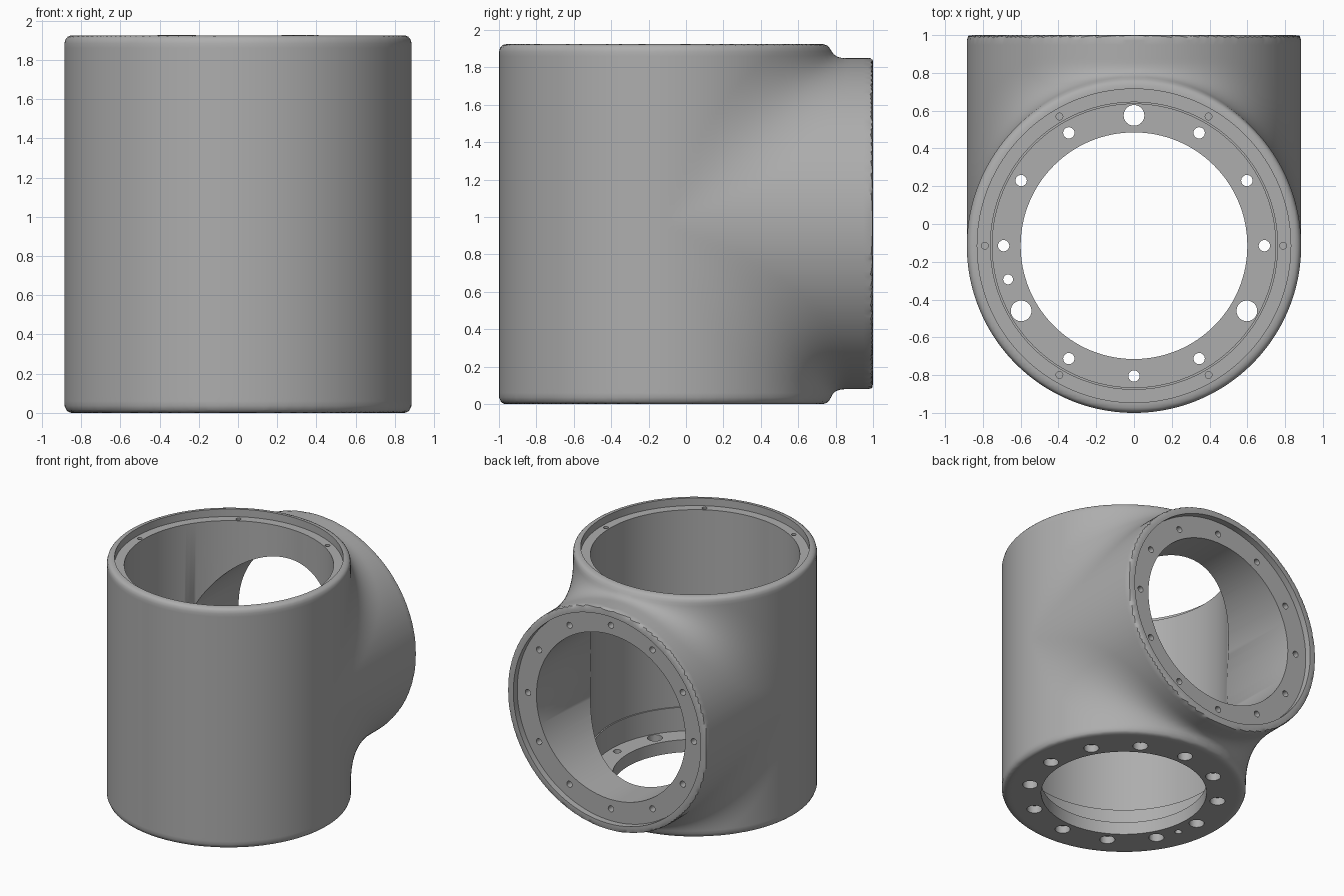
import bpy, bmesh, math
from mathutils import Matrix, Vector

cube = bpy.data.objects.get("Cube")
if cube:
    bpy.data.objects.remove(cube, do_unlink=True)

R, HEIGHT = 0.885, 1.925          # barrel radius and height
AXIS_Y, MID_Z = -0.115, 0.965     # barrel axis, branch axis
scene = bpy.context.scene

grey = bpy.data.materials.new("cast grey")
grey.use_nodes = True
grey.diffuse_color = (0.42, 0.42, 0.42, 1)
grey.node_tree.nodes["Principled BSDF"].inputs["Base Color"].default_value = grey.diffuse_color

BARREL = Matrix.Translation((0, AXIS_Y, 0))
BRANCH = Matrix.Translation((0, 0, MID_Z)) @ Matrix.Rotation(-math.pi / 2, 4, 'X')


def lathe(bm, profile, matrix, segments):
    """Closed turned solid from (radius, height) points, bottom to top."""
    rings = []
    for r, h in profile:
        rings.append([bm.verts.new(matrix @ Vector((r * math.cos(a), r * math.sin(a), h)))
                      for a in (2 * math.pi * i / segments for i in range(segments))])
    for low, high in zip(rings, rings[1:]):
        for i in range(segments):
            j = (i + 1) % segments
            bm.faces.new((low[i], low[j], high[j], high[i]))
    bm.faces.new(rings[0][::-1])
    bm.faces.new(rings[-1])


def solid(name, parts, segments):
    bm = bmesh.new()
    for profile, matrix in parts:
        lathe(bm, profile, matrix, segments)
    mesh = bpy.data.meshes.new(name)
    bm.to_mesh(mesh)
    bm.free()
    mesh.materials.append(grey)
    ob = bpy.data.objects.new(name, mesh)
    scene.collection.objects.link(ob)
    return ob


def apply_modifier(ob, kind, **settings):
    mod = ob.modifiers.new(kind.lower(), kind)
    for key, value in settings.items():
        setattr(mod, key, value)
    bpy.context.view_layer.objects.active = ob
    bpy.ops.object.modifier_apply(modifier=mod.name)


def around(matrix, radius, degrees):
    """Place a hole on a bolt circle."""
    a = math.radians(degrees)
    return matrix @ Matrix.Translation((radius * math.cos(a), radius * math.sin(a), 0))


# Housing blank: barrel with a sideways branch, evenly remeshed
body = solid("tee_housing", [([(R, 0), (R, HEIGHT)], BARREL),
                             ([(R, 0), (R, 1)], BRANCH)], 96)
apply_modifier(body, 'REMESH', mode='VOXEL', voxel_size=0.024)


# Rounded rims and a fillet that widens towards the sides
def rounded_can(rho, along, half, edge):
    a, b = rho - R + edge, abs(along) - half + edge
    return min(max(a, b), 0) + math.hypot(max(a, 0), max(b, 0)) - edge


def surface(x, y, z):
    yy, zz = y - AXIS_Y, z - MID_Z
    rho1, rho2 = math.hypot(x, yy) + 1e-6, math.hypot(x, zz) + 1e-6
    d1 = rounded_can(rho1, z - HEIGHT / 2, HEIGHT / 2, 0.04)
    d2 = rounded_can(rho2, y - 0.45, 0.55, 0.018)
    blend = 0
    if yy > 0:
        blend = (0.08 + 0.8 * x * x) * max(0, 1 - x * x / (rho1 * rho2))
    else:
        return d1
    gap = abs(d1 - d2)
    if gap >= blend:
        return min(d1, d2)
    return min(d1, d2) - (blend - gap) ** 2 / (4 * blend)


STEP = 1e-4
for v in body.data.vertices:
    x, y, z = v.co
    for _ in range(8):
        d = surface(x, y, z)
        if abs(d) < 2e-5:
            break
        g = Vector((surface(x + STEP, y, z) - d, surface(x, y + STEP, z) - d,
                    surface(x, y, z + STEP) - d)) / STEP
        move = g * (d / max(g.length_squared, 0.3))
        x, y, z = x - move.x, y - move.y, z - move.z
    v.co = (x, y, z)

# Stepped barrel bore with a bottom plate, and the branch bore
barrel_bore = solid("barrel_bore_cutter", [([
    (0.6, -0.2), (0.6, 0.1), (0.75, 0.1), (0.75, 0.29), (0.76, 0.29),
    (0.76, 1.865), (0.83, 1.865), (0.83, 2.1)], BARREL)], 128)
branch_bore = solid("branch_bore_cutter", [([
    (0.66, 0), (0.66, 0.95), (0.83, 0.95), (0.83, 1.2)], BRANCH)], 128)

# Bolt holes: counterbored plate, branch flange and top ledge
holes = []
for deg in range(0, 360, 30):
    top = 0.055 if deg in (90, 210, 330) else 0.03
    bolt = [(0.055, -0.1), (0.055, 0.06), (top, 0.06), (top, 0.2)]
    if top == 0.055:
        bolt = [bolt[0], bolt[-1]]
    holes.append((bolt, around(BARREL, 0.69, deg)))
    holes.append(([(0.024, 0.87), (0.024, 1.1)], around(BRANCH, 0.735, deg)))
    if deg % 60 == 0:
        holes.append(([(0.018, 1.8), (0.018, 2)], around(BARREL, 0.79, deg)))
holes.append(([(0.026, -0.1), (0.026, 0.2)], around(BARREL, 0.69, 195)))
bolt_holes = solid("bolt_hole_cutter", holes, 24)

for cutter in (barrel_bore, branch_bore, bolt_holes):
    apply_modifier(body, 'BOOLEAN', operation='DIFFERENCE', solver='EXACT', object=cutter)
    bpy.data.objects.remove(cutter, do_unlink=True)

# Smooth walls with crisp machined edges
for ob in bpy.context.selected_objects:
    ob.select_set(False)
body.select_set(True)
bpy.context.view_layer.objects.active = body
bpy.ops.object.shade_smooth_by_angle(angle=math.radians(40))
